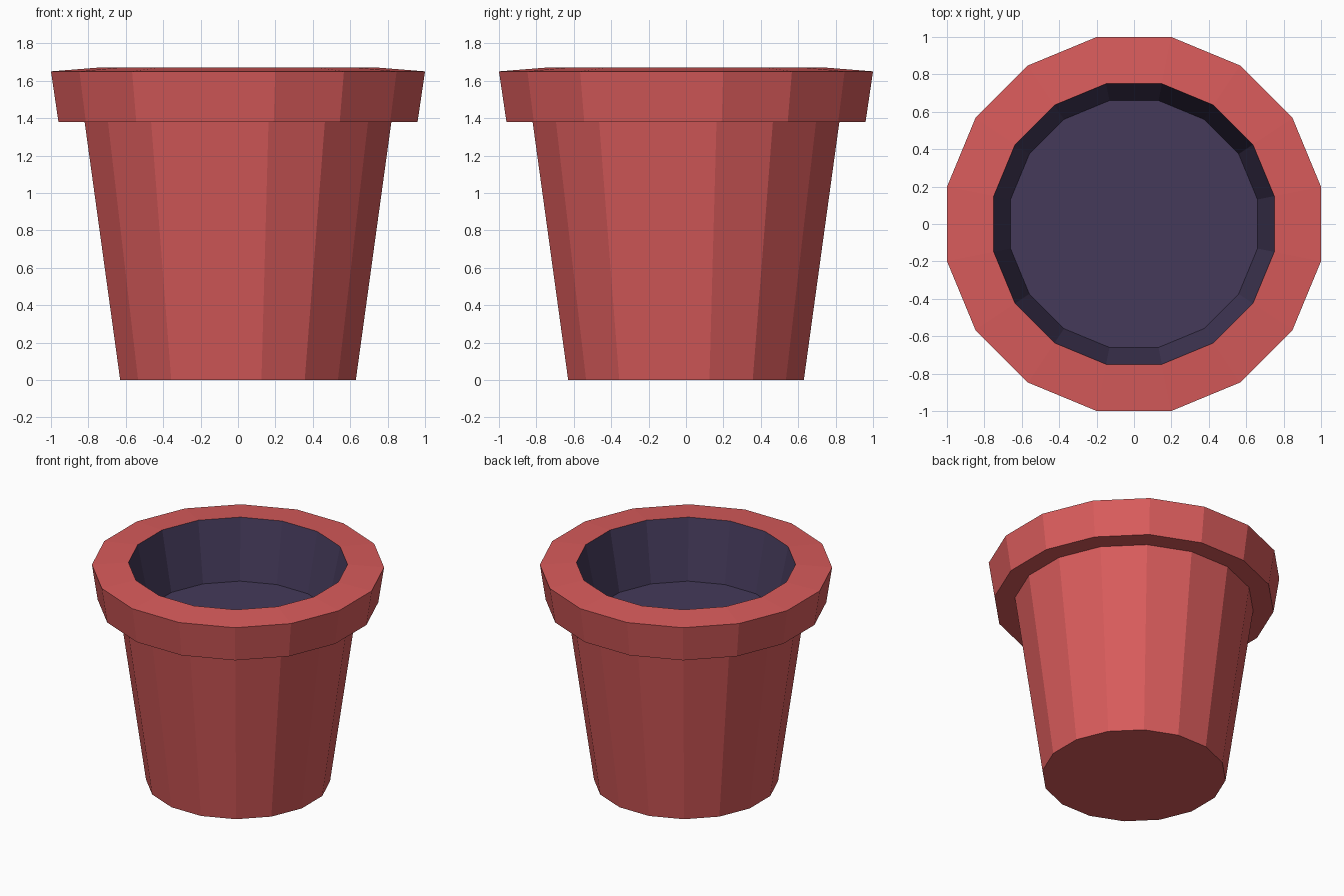
import bpy, bmesh, math

if "Cube" in bpy.data.objects:
    bpy.data.objects.remove(bpy.data.objects["Cube"])

SIDES = 16


def material(name, color):
    m = bpy.data.materials.new(name)
    m.diffuse_color = (*color, 1)
    m.use_nodes = True
    m.node_tree.nodes["Principled BSDF"].inputs["Base Color"].default_value = m.diffuse_color
    return m


def lathe(name, profile, mat, cap_start=False, cap_end=False):
    """Spin (flat-to-centre distance, z) points into a flat-faced 16-sided shell."""
    bm = bmesh.new()
    rings = []
    for dist, z in profile:
        r = dist / math.cos(math.pi / SIDES)
        angles = [(i + 0.5) * math.tau / SIDES for i in range(SIDES)]
        rings.append([bm.verts.new((r * math.cos(a), r * math.sin(a), z)) for a in angles])
    for lo, hi in zip(rings, rings[1:]):
        for i in range(SIDES):
            j = (i + 1) % SIDES
            bm.faces.new((lo[i], lo[j], hi[j], hi[i]))
    if cap_start:
        bm.faces.new(rings[0][::-1])
    if cap_end:
        bm.faces.new(rings[-1])
    me = bpy.data.meshes.new(name)
    bm.to_mesh(me)
    bm.free()
    me.materials.append(mat)
    ob = bpy.data.objects.new(name, me)
    bpy.context.collection.objects.link(ob)
    return ob


clay = material("red clay", (0.69, 0.105, 0.105))
dark = material("dark purple soil", (0.058, 0.042, 0.102))

# Tapered body, overhanging rim and sloped lip
lathe("pot", [(0.63, 0), (0.82, 1.38), (0.96, 1.38), (1.0, 1.65), (0.75, 1.67)],
      clay, cap_start=True)

# Inner wall and soil surface
lathe("soil_cavity", [(0.75, 1.67), (0.66, 1.22)], dark, cap_end=True)
